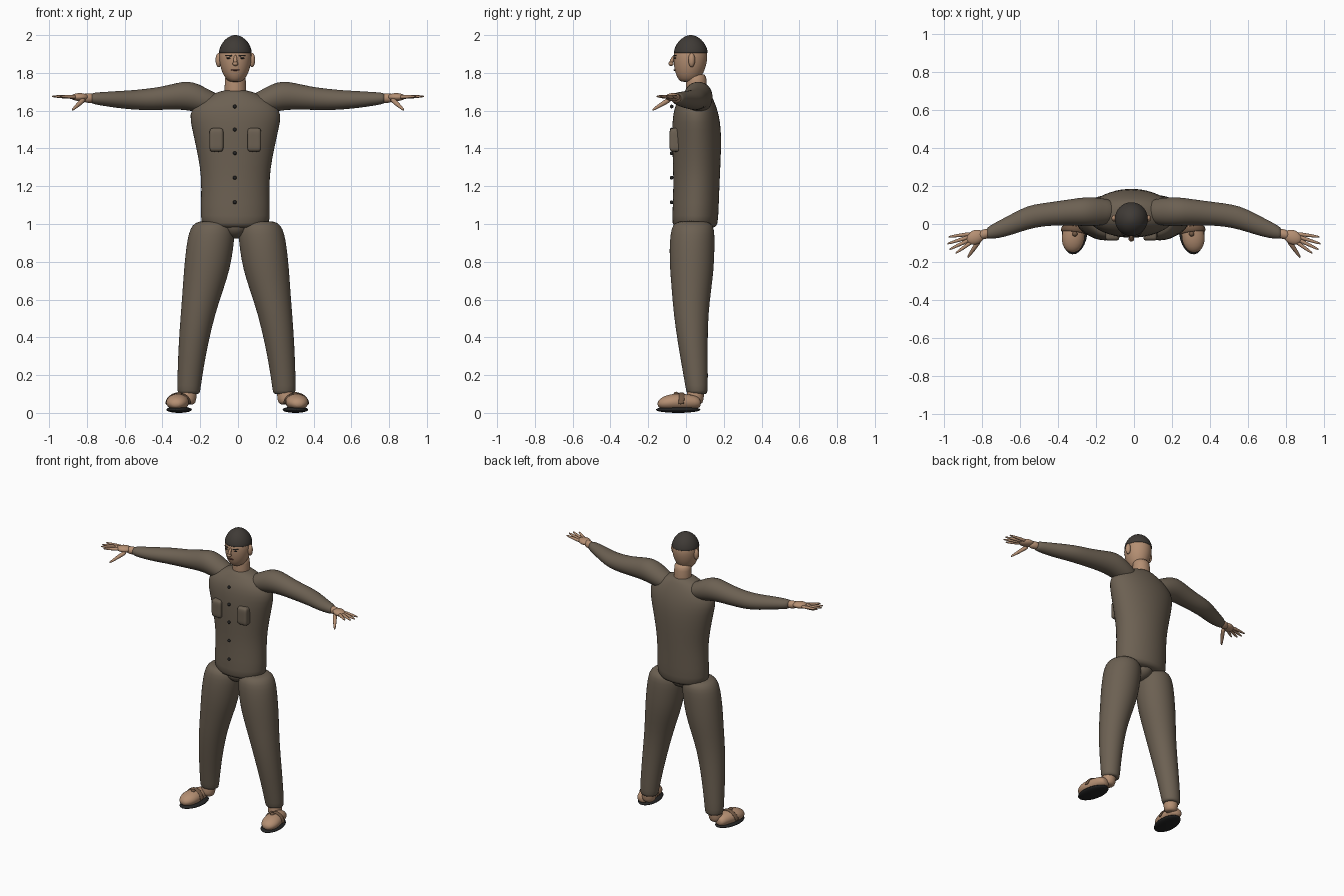
import bpy, bmesh, math
from mathutils import Vector, Matrix


def material(name, rgb):
    m = bpy.data.materials.new(name)
    m.diffuse_color = (*rgb, 1)
    return m


CLOTH = material("brown cloth", (0.150, 0.118, 0.085))
SKIN = material("skin", (0.46, 0.275, 0.17))
CAP = material("dark cap", (0.050, 0.043, 0.037))
BLACK = material("black sole", (0.018, 0.018, 0.018))
STRAP = material("strap brown", (0.17, 0.10, 0.06))
LIP = material("lip", (0.16, 0.06, 0.045))
CX = -0.014  # body centre line


def finish(name, bm, mat, subdiv=0):
    bmesh.ops.recalc_face_normals(bm, faces=bm.faces)
    me = bpy.data.meshes.new(name)
    bm.to_mesh(me)
    bm.free()
    me.materials.append(mat)
    for p in me.polygons:
        p.use_smooth = True
    ob = bpy.data.objects.new(name, me)
    bpy.context.collection.objects.link(ob)
    if subdiv:
        ob.modifiers.new("Smooth", "SUBSURF").levels = subdiv
        ob.modifiers["Smooth"].render_levels = subdiv
    return ob


def loft(name, rings, mat, n=24, subdiv=1):
    """Skin through elliptical rings given as (centre, u axis, v axis)."""
    bm = bmesh.new()
    loops = []
    for c, u, v in rings:
        c, u, v = Vector(c), Vector(u), Vector(v)
        loops.append([bm.verts.new(c + u * math.cos(2 * math.pi * i / n) + v * math.sin(2 * math.pi * i / n))
                      for i in range(n)])
    for a, b in zip(loops, loops[1:]):
        for i in range(n):
            bm.faces.new((a[i], a[(i + 1) % n], b[(i + 1) % n], b[i]))
    bm.faces.new(loops[0])
    bm.faces.new(loops[-1])
    return finish(name, bm, mat, subdiv)


def upright(name, rows, mat, side=1, off=CX):
    """Rows are (z, x min, x max, y min, y max)."""
    return loft(name, [((off + side * (a + b) / 2, (c + d) / 2, z), ((b - a) / 2, 0, 0), (0, (d - c) / 2, 0))
                       for z, a, b, c, d in rows], mat)


def ball(name, c, r, mat, rot=None, seg=24):
    bm = bmesh.new()
    bmesh.ops.create_uvsphere(bm, u_segments=seg, v_segments=seg // 2, radius=1)
    m = Matrix.Translation(c) @ (rot or Matrix()) @ Matrix.Diagonal((*r, 1))
    bmesh.ops.transform(bm, matrix=m, verts=bm.verts)
    return finish(name, bm, mat)


def rod(name, p, q, r0, r1, mat, n=10):
    """Tapered finger-like rod with rounded ends."""
    p, q = Vector(p), Vector(q)
    rot = (q - p).to_track_quat('Z', 'Y')
    u, v = rot @ Vector((1, 0, 0)), rot @ Vector((0, 1, 0))
    prof = [(0, r0 * .5), (.06, r0), (.5, (r0 + r1) / 2 * 1.1), (.93, r1), (1, r1 * .4)]
    return loft(name, [(p.lerp(q, t), u * r, v * r) for t, r in prof], mat, n)


# torso
upright("torso", [
    (0.975, -.10, .10, -.03, .13), (0.985, -.175, .175, -.07, .165), (1.02, -.187, .187, -.075, .172),
    (1.2, -.180, .180, -.067, .178), (1.3, -.188, .188, -.07, .183), (1.4, -.208, .208, -.073, .187),
    (1.5, -.230, .230, -.075, .187), (1.58, -.248, .248, -.070, .175), (1.64, -.215, .215, -.055, .155),
    (1.68, -.145, .145, -.025, .135), (1.705, -.075, .075, -.01, .118), (1.71, -.04, .04, .02, .09)], CLOTH)
ball("pelvis", (CX, .04, .99), (.075, .095, .068), CLOTH)

# breast pockets
for s, tag in ((-1, "right"), (1, "left")):
    bm = bmesh.new()
    bmesh.ops.create_cube(bm, size=1)
    bmesh.ops.subdivide_edges(bm, edges=bm.edges, cuts=2, use_grid_fill=True)
    m = Matrix.Translation((CX + s * .100, -.045, 1.445)) @ Matrix.Diagonal((.074, .085, .125, 1))
    bmesh.ops.transform(bm, matrix=m, verts=bm.verts)
    finish(tag + "_pocket", bm, CLOTH, 2)

# buttons
for i, z in enumerate((1.622, 1.50, 1.375, 1.245, 1.115)):
    ball(f"button_{i + 1}", (CX - .003, -.076, z), (.010, .010, .010), BLACK, seg=12)

# neck, head, cap
upright("neck", [(1.66, -.058, .058, 0, .113), (1.70, -.058, .058, 0, .112), (1.76, -.056, .056, 0, .110),
                 (1.80, -.054, .054, 0, .106)], SKIN)
upright("head", [
    (1.752, -.02, .02, -.02, .04), (1.758, -.042, .042, -.035, .065), (1.785, -.062, .062, -.052, .085),
    (1.82, -.077, .077, -.062, .102), (1.86, -.085, .085, -.067, .112), (1.90, -.087, .087, -.067, .115),
    (1.93, -.08, .08, -.055, .105), (1.96, -.055, .055, -.03, .08)], SKIN)
upright("cap", [(1.903, -.06, .06, -.04, .09), (1.904, -.087, .087, -.063, .115), (1.908, -.089, .089, -.066, .117),
                (1.935, -.083, .083, -.06, .111), (1.965, -.067, .067, -.043, .094),
                (1.988, -.042, .042, -.017, .068), (2.001, -.012, .012, .013, .038)], CAP)

# face
rod("nose_bridge", (CX, -.062, 1.893), (CX, -.080, 1.852), .007, .012, SKIN)
ball("nose_tip", (CX, -.079, 1.849), (.015, .014, .012), SKIN, seg=16)
ball("mouth", (CX, -.061, 1.815), (.024, .006, .004), LIP, seg=16)
for s, tag in ((-1, "right"), (1, "left")):
    ball(tag + "_ear", (CX + s * .088, .030, 1.868), (.017, .018, .038), SKIN, seg=16)
    ball(tag + "_eye", (CX + s * .036, -.0575, 1.878), (.012, .006, .004), BLACK, seg=12)
    rod(tag + "_brow", (CX + s * .018, -.066, 1.891), (CX + s * .055, -.050, 1.893), .004, .003, CAP)

for s, tag in ((-1, "right"), (1, "left")):
    # leg, with rounded hip and cuff
    upright(tag + "_leg", [
        (.098, .21, .29, .02, .10), (.103, .193, .311, .003, .113), (.13, .190, .315, -.002, .116),
        (.25, .172, .311, -.023, .116), (.365, .150, .307, -.043, .115), (.52, .114, .296, -.066, .118),
        (.65, .070, .286, -.076, .134), (.76, .034, .279, -.086, .148), (.87, .016, .268, -.089, .152),
        (.95, .008, .255, -.083, .152), (.995, .02, .235, -.072, .145), (1.018, .06, .20, -.04, .11)],
        CLOTH, s, -.008)

    # ankle, sandalled foot
    turn = Matrix.Rotation(s * math.radians(7), 4, 'Z')
    fx = -.004 + s * .308
    rod(tag + "_ankle", (s * .262 - .006, .045, .045), (s * .255 - .006, .055, .15), .045, .042, SKIN, 16)
    rows = [(.078, .02, .05, .015), (.066, .040, .055, .032), (.02, .049, .057, .042), (-.05, .062, .058, .046),
            (-.10, .060, .055, .041), (-.138, .040, .050, .028), (-.152, .014, .047, .01)]
    place = Matrix.Translation((fx, 0, 0)) @ turn
    loft(tag + "_foot", [(place @ Vector((0, y, z)), turn @ Vector((rx, 0, 0)), (0, 0, rz))
                         for y, rx, z, rz in rows], SKIN)
    ball(tag + "_sole", (fx, -.042, .017), (.067, .119, .017), BLACK, turn)
    arc = [place @ Vector((.064 * math.cos(a), -.035 + .01 * math.sin(a), .045 + .058 * math.sin(a)))
           for a in [math.pi * i / 16 for i in range(17)]]
    loft(tag + "_strap", [(p, turn @ Vector((0, .016, 0)), (p - place @ Vector((0, -.035, .045))).normalized() * .006)
                          for p in arc], STRAP, 10)
    ball(tag + "_strap_knob", (fx, -.052, .100), (.014, .014, .012), STRAP, seg=12)

    # sleeve, drifting onto the overall centre towards the hand
    def ax(x):
        return s * x + CX * max(0, 1 - max(0, x - .25) / .4)
    sleeve = [(.07, .065, 1.635, .05, .045), (.13, .065, 1.642, .068, .062), (.19, .065, 1.665, .076, .076),
              (.25, .065, 1.680, .077, .078), (.31, .063, 1.677, .070, .071), (.40, .056, 1.665, .064, .061),
              (.48, .049, 1.659, .061, .057), (.56, .034, 1.657, .063, .051), (.64, .000, 1.659, .056, .045),
              (.71, -.028, 1.662, .047, .037), (.768, -.046, 1.665, .034, .031), (.778, -.049, 1.665, .024, .022)]
    loft(tag + "_sleeve", [((ax(x), y, z), (0, ry, 0), (0, 0, rz)) for x, y, z, ry, rz in sleeve], CLOTH)

    # hand: wrist, palm, fingers, thumb
    rod(tag + "_wrist", (s * .76, -.045, 1.665), (s * .82, -.063, 1.668), .025, .024, SKIN, 14)
    ball(tag + "_palm", (s * .838, -.070, 1.672), (.050, .037, .021), SKIN,
         Matrix.Rotation(-s * math.radians(24), 4, 'Z'))
    fingers = [((.862, -.052), (.980, -.068)), ((.870, -.068), (.986, -.105)),
               ((.868, -.083), (.975, -.135)), ((.856, -.094), (.942, -.155))]
    for i, ((x0, y0), (x1, y1)) in enumerate(fingers):
        rod(f"{tag}_finger_{i + 1}", (s * x0, y0, 1.672), (s * x1, y1, 1.676), .0115, .006, SKIN)
    rod(tag + "_thumb", (s * .815, -.085, 1.66), (s * .878, -.178, 1.603), .015, .007, SKIN)
